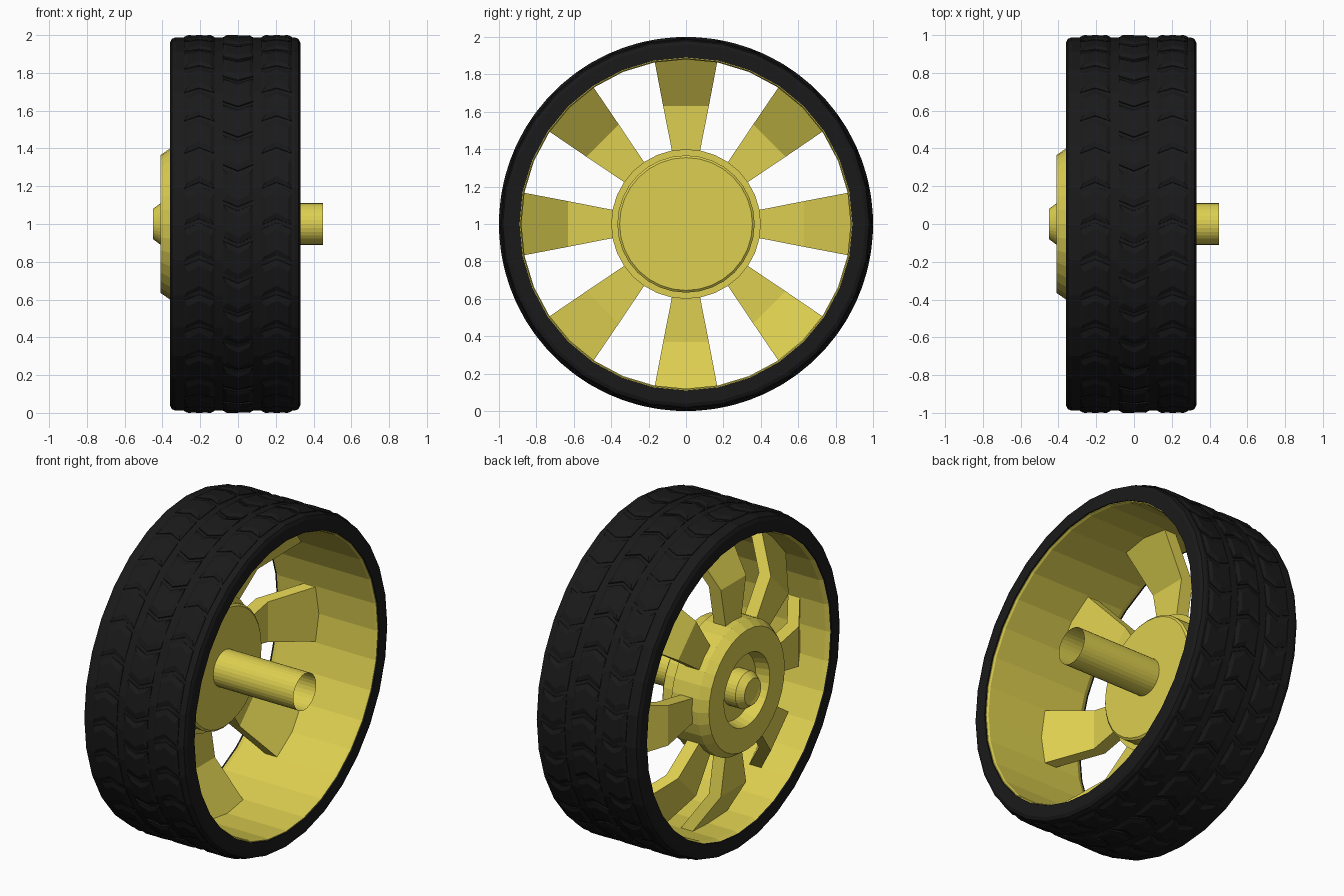
import bpy, bmesh
from math import sin, cos, pi, radians

if "Cube" in bpy.data.objects:
    bpy.data.objects.remove(bpy.data.objects["Cube"])

SIDES = 32


def material(name, rgb):
    m = bpy.data.materials.new(name)
    m.diffuse_color = (*rgb, 1)
    m.use_nodes = True
    m.node_tree.nodes["Principled BSDF"].inputs["Base Color"].default_value = m.diffuse_color
    return m


yellow = material("yellow_plastic", (0.72, 0.62, 0.08))
black = material("black_rubber", (0.01, 0.01, 0.01))


def polar(x, r, a):
    # wheel axis runs along x at height 1; a grows upward on the front side
    return (x, -r * cos(a), 1 + r * sin(a))


def finish(bm, name, mat):
    bmesh.ops.remove_doubles(bm, verts=bm.verts, dist=1e-5)
    bmesh.ops.recalc_face_normals(bm, faces=bm.faces)
    me = bpy.data.meshes.new(name)
    bm.to_mesh(me)
    bm.free()
    me.materials.append(mat)
    ob = bpy.data.objects.new(name, me)
    bpy.context.collection.objects.link(ob)
    return ob


def lathe(name, profile, mat, closed=False, n=SIDES):
    bm = bmesh.new()
    rings = [[bm.verts.new(polar(x, r, 2 * pi * i / n)) for i in range(n)]
             for x, r in profile if r > 0]
    pairs = list(zip(rings, rings[1:]))
    if closed:
        pairs.append((rings[-1], rings[0]))
    for a, b in pairs:
        for i in range(n):
            j = (i + 1) % n
            bm.faces.new((a[i], a[j], b[j], b[i]))
    # cap the ends that reach the axis
    if profile[0][1] == 0:
        bm.faces.new(rings[0])
    if profile[-1][1] == 0:
        bm.faces.new(rings[-1])
    return finish(bm, name, mat)


# tyre body with rounded shoulders
lathe("tyre", [(-0.36, 0.89), (-0.36, 0.96), (-0.35, 0.98), (-0.33, 0.988),
               (0.30, 0.988), (0.32, 0.98), (0.33, 0.96), (0.33, 0.89)],
      black, closed=True)

# tread blocks: three columns of pillow-shaped chevrons
bm = bmesh.new()
pitch = 2 * pi / SIDES
for xc, bend in ((-0.205, -1), (0, 1), (0.205, -1)):
    for k in range(SIDES):
        mid = pitch * k + (pitch / 2 if bend < 0 else 0)
        loops = []
        for hw, half, r in ((0.08, 0.46, 0.972), (0.08, 0.44, 0.991), (0.06, 0.28, 1.0)):
            loop = []
            for u, v in ((-1, -1), (0, -1), (1, -1), (1, 1), (0, 1), (-1, 1)):
                shift = bend * 0.035 * (abs(u) - 0.5)
                loop.append(bm.verts.new(
                    polar(xc + u * hw, r, mid + v * half * pitch + shift)))
            loops.append(loop)
        for a, b in zip(loops, loops[1:]):
            for i in range(6):
                j = (i + 1) % 6
                bm.faces.new((a[i], a[j], b[j], b[i]))
        t = loops[-1]
        bm.faces.new((t[0], t[1], t[4], t[5]))
        bm.faces.new((t[1], t[2], t[3], t[4]))
finish(bm, "tread_blocks", black)

# rim barrel lining the tyre
lathe("rim", [(-0.35, 0.905), (-0.35, 0.89), (-0.325, 0.88), (0.31, 0.88),
              (0.322, 0.886), (0.322, 0.905)], yellow, closed=True)

# hub drum with a recessed outer face
lathe("hub", [(-0.09, 0), (-0.09, 0.355), (-0.10, 0.367), (-0.18, 0.367),
              (-0.18, 0.40), (-0.36, 0.40), (-0.41, 0.365), (-0.41, 0.22),
              (-0.33, 0.20), (-0.33, 0)], yellow)

# axle tube: chamfered closed tip, open inner end
lathe("axle", [(-0.445, 0), (-0.445, 0.06), (-0.45, 0.08), (-0.41, 0.11),
               (0.45, 0.11)], yellow)

# eight cranked spokes widening toward the rim
bm = bmesh.new()
for k in range(8):
    a = radians(45 * k)
    sections = []
    for r, hw, x0, x1 in ((0.37, 0.071, -0.32, -0.24), (0.63, 0.122, -0.32, -0.24),
                          (0.882, 0.17, -0.15, -0.07)):
        sec = []
        for x, w in ((x0, -hw), (x0, hw), (x1, hw), (x1, -hw)):
            sec.append(bm.verts.new((x, r * cos(a) - w * sin(a),
                                     1 + r * sin(a) + w * cos(a))))
        sections.append(sec)
    for s, t in zip(sections, sections[1:]):
        for i in range(4):
            j = (i + 1) % 4
            bm.faces.new((s[i], s[j], t[j], t[i]))
    bm.faces.new(sections[0])
    bm.faces.new(sections[-1])
finish(bm, "spokes", yellow)
